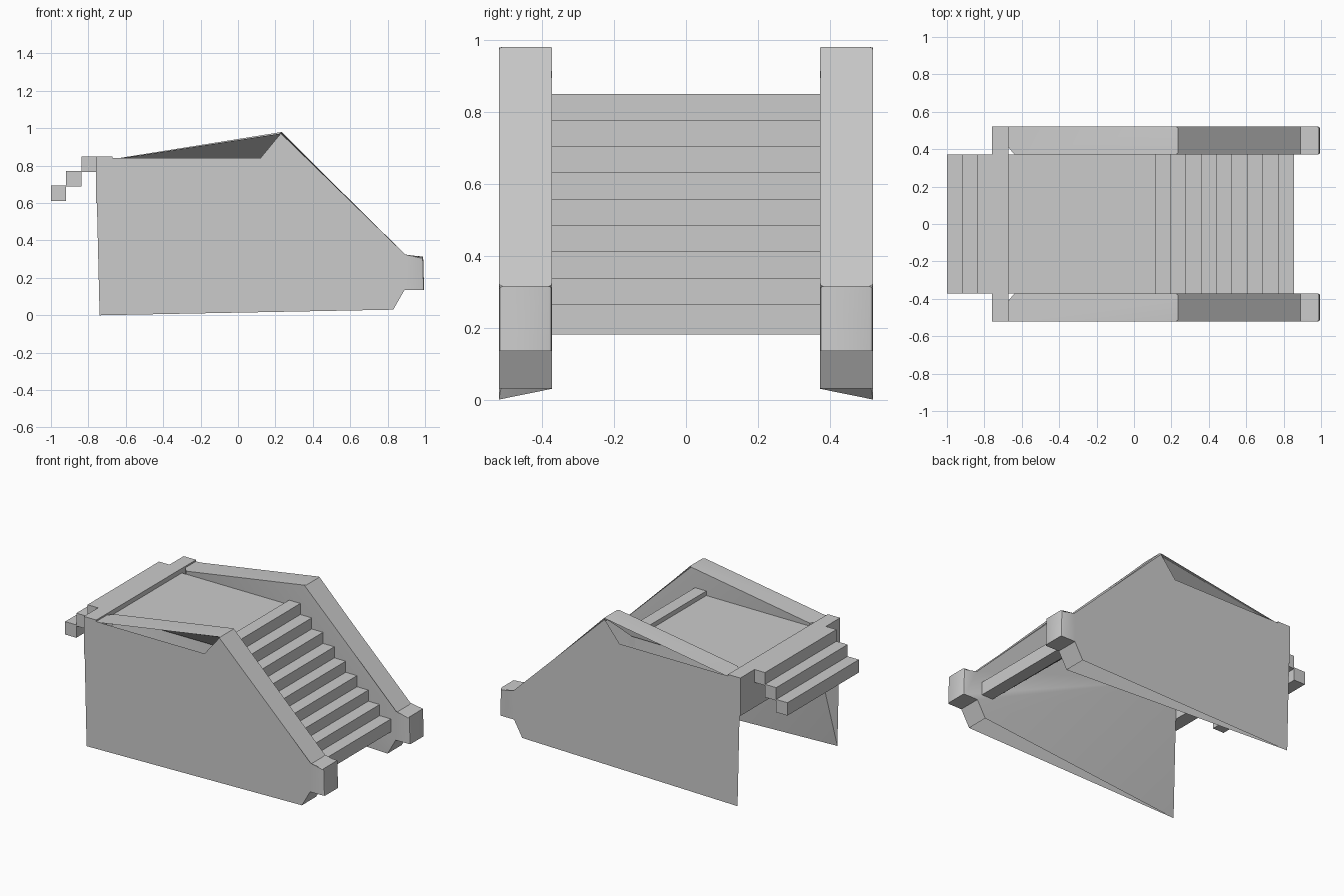
import bpy, bmesh

if "Cube" in bpy.data.objects:
    bpy.data.objects.remove(bpy.data.objects["Cube"])

INNER, OUTER = 0.372, 0.52


def finish(name, bm):
    bmesh.ops.recalc_face_normals(bm, faces=bm.faces)
    me = bpy.data.meshes.new(name)
    bm.to_mesh(me)
    bm.free()
    ob = bpy.data.objects.new(name, me)
    bpy.context.collection.objects.link(ob)
    return ob


def box(name, x0, x1, y0, y1, z0, z1):
    bm = bmesh.new()
    bmesh.ops.create_cube(bm, size=1)
    for v in bm.verts:
        v.co = (x0 + (v.co.x + .5) * (x1 - x0),
                y0 + (v.co.y + .5) * (y1 - y0),
                z0 + (v.co.z + .5) * (z1 - z0))
    return finish(name, bm)


def side_wall(name, s):
    bm = bmesh.new()
    # side profile: foot, end knob, sloping rail, apex, landing rail
    prof = [(.83, .03), (.89, .135), (.995, .135), (.99, .315),
            (.89, .315), (.235, .98), (-.64, .84)]
    o = [bm.verts.new((x, s * OUTER, z)) for x, z in prof]
    i = [bm.verts.new((x, s * INNER, z)) for x, z in prof]
    back_low = bm.verts.new((-.74, s * OUTER, 0))
    back_top = bm.verts.new((-.76, s * OUTER, .84))
    notch = bm.verts.new((.12, s * OUTER, .84))

    # outer sheet with a notch under the landing rail
    bm.faces.new([back_low] + o[:6] + [notch, o[6], back_top])
    # inner cheek, tapering out to the thin back edge
    bm.faces.new(i)
    bm.faces.new([i[0], i[6], back_low])
    bm.faces.new([i[6], back_top, back_low])
    bm.faces.new([i[6], o[6], back_top])
    # rail strip around the profile
    strip = [bm.faces.new([o[k], o[k + 1], i[k + 1], i[k]])
             for k in range(len(prof) - 1)]
    # soften the long rail edges
    edges = set()
    for f in strip[2:5]:
        edges |= {e for e in f.edges
                  if abs(e.verts[0].co.y - e.verts[1].co.y) < .01
                  and len(e.link_faces) == 2}
    bmesh.ops.bevel(bm, geom=list(edges), offset=.01, segments=2,
                    profile=.5, affect='EDGES')
    # slanted recess panel below the landing rail
    pts = [(.23, OUTER - .012, .972), (.12, INNER + .02, .84),
           (-.62, INNER + .02, .838), (-.62, OUTER - .012, .84)]
    bm.faces.new([bm.verts.new((x, s * y, z)) for x, y, z in pts])
    ob = finish(name, bm)
    bpy.ops.object.select_all(action='DESELECT')
    bpy.context.view_layer.objects.active = ob
    ob.select_set(True)
    bpy.ops.object.shade_smooth_by_angle()


side_wall("front_side_wall", -1)
side_wall("back_side_wall", 1)

# main flight of nine floating treads
for k in range(9):
    x, z = .112 + k * .0826, .85 - k * .0731
    box(f"tread_{k + 1}", x, x + .0826, -INNER, INNER, z - .085, z)

# three treads descending behind the landing
for k in range(3):
    x, z = -.755 - k * .0817, .85 - k * .0775
    box(f"rear_tread_{k + 1}", x - .0817, x, -INNER, INNER, z - .085, z)

# landing crossbar
box("landing_beam", -.76, -.67, -OUTER, OUTER, .6, .85)

# landing floor sheet
bm = bmesh.new()
bm.faces.new([bm.verts.new((x, y, .82)) for x, y in
              [(-.67, -INNER), (.112, -INNER), (.112, INNER), (-.67, INNER)]])
finish("landing_floor", bm)
